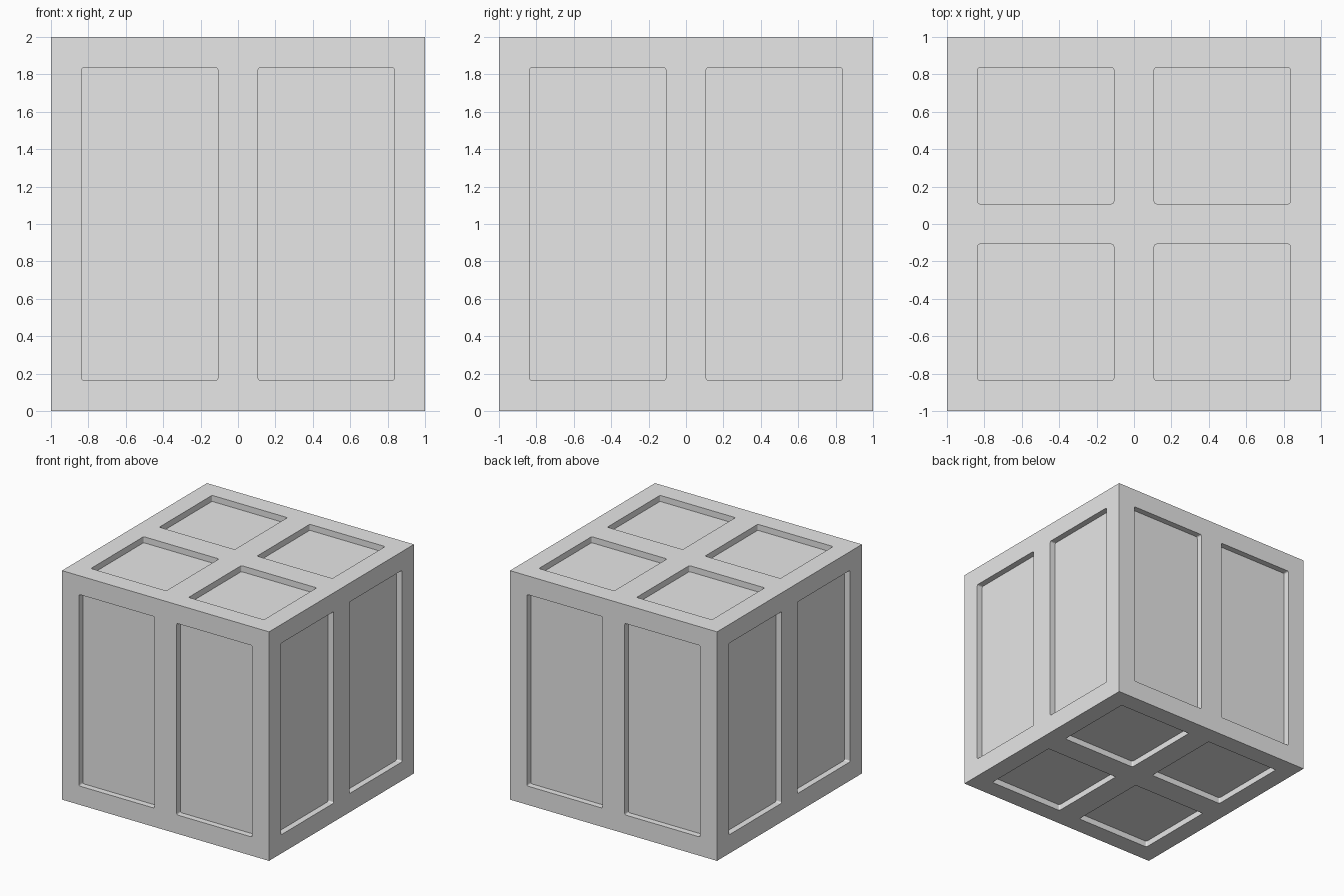
import bpy, bmesh
from math import pi
from mathutils import Matrix, Vector

HALF = 1.0       # half the box side
DEPTH = 0.053    # recess depth
INNER, OUTER = 0.108, 0.836   # panel limits measured from the face centre
RADIUS = 0.012   # rounding of panel corners

default = bpy.data.objects.get("Cube")
if default:
    bpy.data.objects.remove(default, do_unlink=True)

# Plain grey material
grey = bpy.data.materials.new("light_grey")
grey.use_nodes = True
colour = (0.8, 0.8, 0.8, 1)
grey.diffuse_color = colour
grey.node_tree.nodes["Principled BSDF"].inputs["Base Color"].default_value = colour


def make_object(name, bm):
    mesh = bpy.data.meshes.new(name)
    bm.to_mesh(mesh)
    bm.free()
    mesh.materials.append(grey)
    obj = bpy.data.objects.new(name, mesh)
    bpy.context.collection.objects.link(obj)
    return obj


def add_panel(bm, u, v, turn):
    """Add a rounded block on the top face, then turn it to its own face.
    u and v are (low, high) limits across the face."""
    part = bmesh.new()
    size = Vector((u[1] - u[0], v[1] - v[0], 2 * DEPTH))
    centre = Vector(((u[0] + u[1]) / 2, (v[0] + v[1]) / 2, HALF))
    place = Matrix.Translation(centre) @ Matrix.Diagonal(size).to_4x4()
    bmesh.ops.create_cube(part, size=1, matrix=place)
    upright = [e for e in part.edges
               if abs(e.verts[0].co.z - e.verts[1].co.z) > DEPTH]
    bmesh.ops.bevel(part, geom=upright, offset=RADIUS, segments=3,
                    profile=0.5, affect='EDGES')
    part.transform(turn)
    mesh = bpy.data.meshes.new("panel_tmp")
    part.to_mesh(mesh)
    part.free()
    bm.from_mesh(mesh)
    bpy.data.meshes.remove(mesh)


# Solid box
bm = bmesh.new()
bmesh.ops.create_cube(bm, size=2 * HALF)
box = make_object("panelled_box", bm)

# Recess cutters: two tall panels per side, four squares above and below
halves = [(-OUTER, -INNER), (INNER, OUTER)]
tall = (-OUTER, OUTER)
bm = bmesh.new()
for u in halves:
    for k in range(4):
        side = Matrix.Rotation(k * pi / 2, 4, 'Z') @ Matrix.Rotation(pi / 2, 4, 'X')
        add_panel(bm, u, tall, side)
    for v in halves:
        for angle in (0, pi):
            add_panel(bm, u, v, Matrix.Rotation(angle, 4, 'X'))
cutter = make_object("recess_cutter", bm)
cutter.hide_render = True

# Cut the recesses and drop the cutter
cut = box.modifiers.new("recesses", 'BOOLEAN')
cut.operation = 'DIFFERENCE'
cut.solver = 'EXACT'
cut.object = cutter
bpy.context.view_layer.objects.active = box
bpy.ops.object.modifier_apply(modifier=cut.name)
bpy.data.objects.remove(cutter, do_unlink=True)

# Stand the box on the ground
box.data.transform(Matrix.Translation((0, 0, HALF)))
